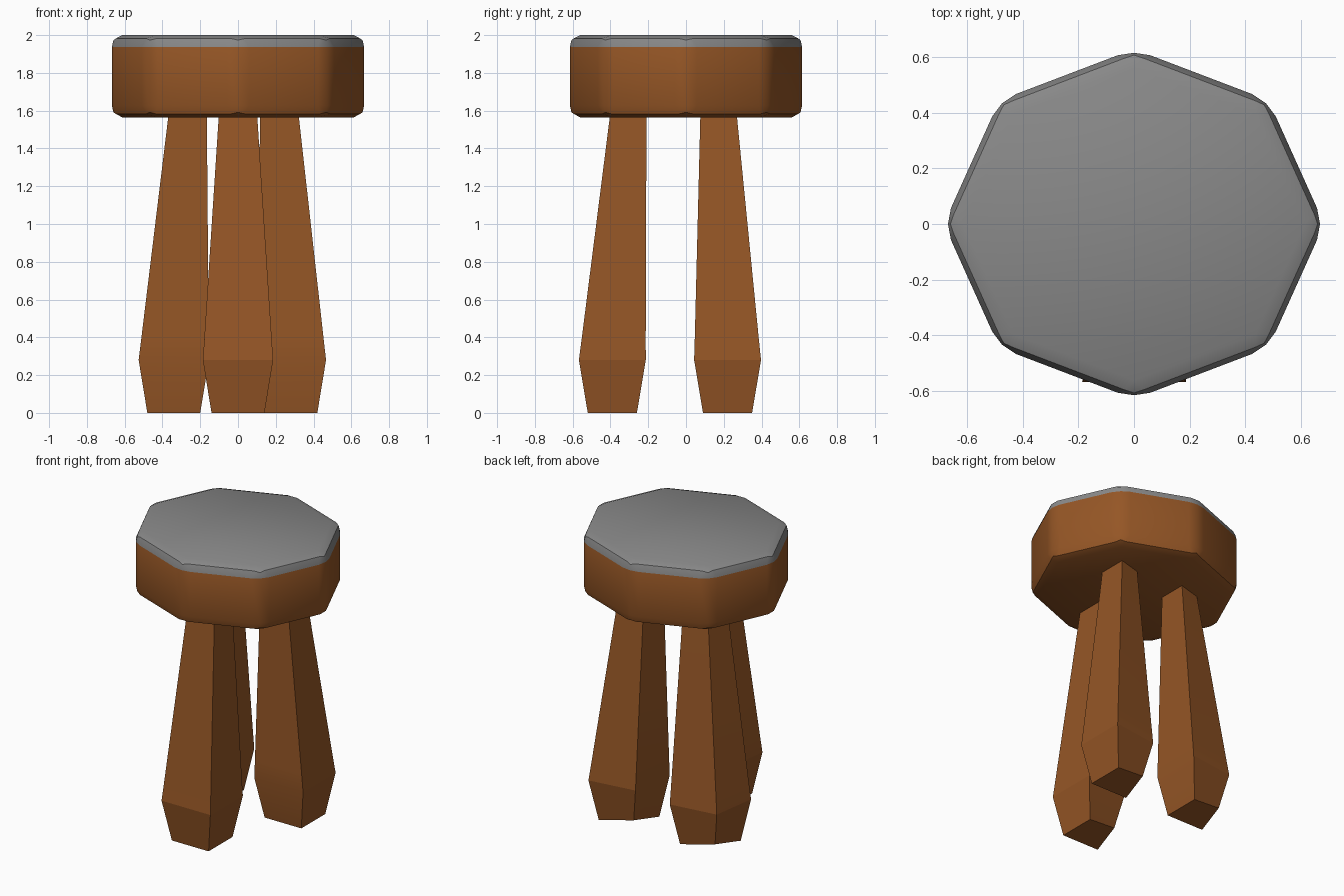
import bpy
import bmesh
from math import cos, sin, pi, radians

cube = bpy.data.objects.get("Cube")
if cube:
    bpy.data.objects.remove(cube, do_unlink=True)


def make_material(name, color):
    mat = bpy.data.materials.new(name)
    mat.use_nodes = True
    mat.diffuse_color = color
    mat.node_tree.nodes["Principled BSDF"].inputs["Base Color"].default_value = color
    return mat


wood = make_material("brown wood", (0.30, 0.093, 0.019, 1))
cushion = make_material("grey top", (0.25, 0.25, 0.25, 1))


def finish(bm, name, materials, smooth_angle):
    bmesh.ops.recalc_face_normals(bm, faces=bm.faces)
    mesh = bpy.data.meshes.new(name)
    bm.to_mesh(mesh)
    bm.free()
    for mat in materials:
        mesh.materials.append(mat)
    obj = bpy.data.objects.new(name, mesh)
    bpy.context.collection.objects.link(obj)
    bpy.ops.object.select_all(action="DESELECT")
    obj.select_set(True)
    bpy.context.view_layer.objects.active = obj
    bpy.ops.object.shade_smooth_by_angle(angle=radians(smooth_angle))
    return obj


def loft(bm, rings):
    """Skin a stack of equal point rings and close both ends."""
    loops = [[bm.verts.new(p) for p in ring] for ring in rings]
    for low, high in zip(loops, loops[1:]):
        n = len(low)
        for i in range(n):
            j = (i + 1) % n
            bm.faces.new((low[i], low[j], high[j], high[i]))
    bm.faces.new(loops[0][::-1])
    bm.faces.new(loops[-1])


# Seat: slightly oval octagon, every edge rounded, grey upper rim and top
SEAT_X, SEAT_Y, SEAT_LOW, SEAT_HIGH, ROUND = 0.683, 0.628, 1.565, 2.0, 0.063
bm = bmesh.new()
loft(bm, [[(SEAT_X * cos(i * pi / 4), SEAT_Y * sin(i * pi / 4), z) for i in range(8)]
          for z in (SEAT_LOW, SEAT_HIGH)])
bmesh.ops.bevel(bm, geom=bm.edges[:], offset=ROUND, offset_type="OFFSET",
                segments=2, profile=0.5, affect="EDGES")
for face in bm.faces:
    face.material_index = int(face.calc_center_median().z > SEAT_HIGH - ROUND)
finish(bm, "seat", [wood, cushion], 30)

# Leg rings: height, half width, half depth, lean towards the seat centre
LEG_RINGS = [(0, 0.14, 0.13, 0), (0.28, 0.186, 0.177, 0),
             (0.40, 0.178, 0.169, 0.02), (1.60, 0.10, 0.095, 0.22)]
CORNER_INSET = 0.045


def make_leg(name, x, y):
    bm = bmesh.new()
    rings = []
    for z, w, d, lean in LEG_RINGS:
        cx, cy = x * (1 - lean), y * (1 - lean)
        # The back corner on the right is pulled in, and lifted at the foot
        lift = CORNER_INSET if z == 0 else 0
        rings.append([(cx - w, cy - d, z), (cx + w, cy - d, z), (cx + w, cy + d, z),
                      (cx - w + CORNER_INSET, cy + d - CORNER_INSET, z + lift)])
    loft(bm, rings)
    finish(bm, name, [wood], 12)


# Three splayed legs
make_leg("front_leg", 0.0, -0.39)
make_leg("back_left_leg", 0.28, 0.22)
make_leg("back_right_leg", -0.34, 0.22)
